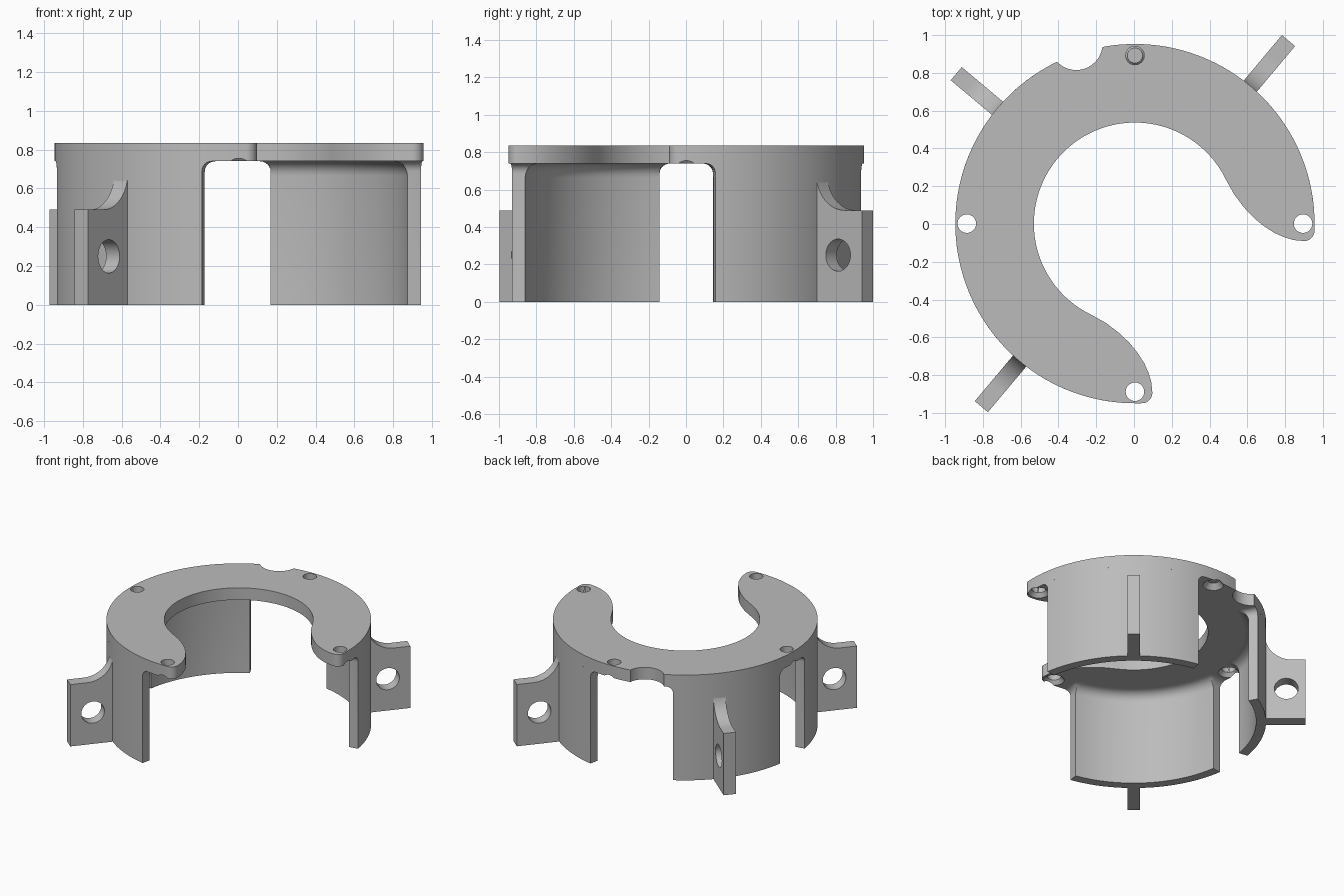
import bpy, bmesh
from math import sin, cos, radians, degrees, sqrt, pi
from mathutils import Vector, Matrix

cube = bpy.data.objects.get("Cube")
if cube:
    bpy.data.objects.remove(cube, do_unlink=True)

R_OUT, R_WALL, R_IN, R_BOLT = 0.951, 0.88, 0.535, 0.89
Z_PLATE, Z_TOP = 0.74, 0.835
CENTRE = Vector((0.005, 0.002, 0))

grey = bpy.data.materials.new("plain grey")
grey.use_nodes = True
grey.diffuse_color = (0.5, 0.5, 0.5, 1)
grey.node_tree.nodes["Principled BSDF"].inputs["Base Color"].default_value = (0.5, 0.5, 0.5, 1)


def polar(r, deg, cx=0, cy=0):
    return (cx + r * cos(radians(deg)), cy + r * sin(radians(deg)))


def arc(r, a, b, n, cx=0, cy=0):
    return [polar(r, a + (b - a) * i / n, cx, cy) for i in range(n + 1)]


def make(name, bm):
    bmesh.ops.recalc_face_normals(bm, faces=bm.faces)
    mesh = bpy.data.meshes.new(name)
    bm.to_mesh(mesh)
    bm.free()
    mesh.materials.append(grey)
    obj = bpy.data.objects.new(name, mesh)
    bpy.context.collection.objects.link(obj)
    return obj


def prism(name, outline, z0, z1):
    bm = bmesh.new()
    face = bm.faces.new([bm.verts.new((x, y, z0)) for x, y in outline])
    top = bmesh.ops.extrude_face_region(bm, geom=[face])["geom"]
    verts = [v for v in top if isinstance(v, bmesh.types.BMVert)]
    bmesh.ops.translate(bm, verts=verts, vec=(0, 0, z1 - z0))
    return make(name, bm)


def cone(name, r1, r2, z0, z1, x, y):
    bm = bmesh.new()
    bmesh.ops.create_cone(bm, cap_ends=True, segments=40, radius1=r1, radius2=r2, depth=z1 - z0,
                          matrix=Matrix.Translation((x, y, (z0 + z1) / 2)))
    return make(name, bm)


def activate(obj):
    bpy.ops.object.select_all(action="DESELECT")
    obj.select_set(True)
    bpy.context.view_layer.objects.active = obj


def cut(obj, cutter):
    cutter.hide_render = True
    activate(obj)
    mod = obj.modifiers.new("cut", "BOOLEAN")
    mod.operation, mod.solver, mod.object = "DIFFERENCE", "EXACT", cutter
    bpy.ops.object.modifier_apply(modifier=mod.name)
    bpy.data.objects.remove(cutter, do_unlink=True)


def finish(obj):
    obj.location = CENTRE
    activate(obj)
    bpy.ops.object.shade_smooth_by_angle(angle=radians(30))


# C-shaped top plate: half the tip outline, mirrored across the diagonal
tip = [(0.525, 0.155), (0.578, 0.085), (0.63, 0.03), (0.685, -0.015),
       (0.74, -0.05), (0.79, -0.072), (0.84, -0.087)]
tip += arc(0.055, 265, 358, 10, 0.896, -0.037)
mirrored_tip = [(-y, -x) for x, y in reversed(tip)]
outline = (arc(R_OUT, 0, 270, 120) + mirrored_tip
           + arc(R_IN, 244, 26, 100) + tip)
plate = prism("top_plate", outline, Z_PLATE, Z_TOP)

# Bolt holes with a countersink underneath, and the round edge notch
for a in (0, 90, 180, 270):
    x, y = polar(R_BOLT, a)
    cut(plate, cone("hole_cutter", 0.049, 0.049, 0.6, 1, x, y))
    cut(plate, cone("countersink_cutter", 0.087, 0.04, 0.725, 0.78, x, y))
cut(plate, cone("notch_cutter", 0.14, 0.14, 0.6, 1, -0.311, 0.953))
finish(plate)


# Curved walls, flared with fillets where they meet the plate
def wall(name, a0, a1, flare=0.052, fillet=0.075, n=6):
    step = []
    for i in range(n + 1):
        s = flare * (1 - cos(i / n * pi / 2))
        zb = Z_PLATE - flare + sqrt(max(flare ** 2 - (flare - s) ** 2, 0))
        step.append((degrees(s / R_OUT), zb))
    cols = [(a0 - d, z) for d, z in reversed(step)]
    cols += [(a0 + (a1 - a0) * i / 30, 0) for i in range(31)]
    cols += [(a1 + d, z) for d, z in step]
    bm = bmesh.new()
    rings = []
    for a, zb in cols:
        prof = [(R_OUT, zb), (R_OUT, Z_PLATE)]
        for i in range(n + 1):
            t = i / n * pi / 2
            prof.append((R_WALL - fillet * (1 - sin(t)),
                         max(zb, Z_PLATE - fillet * (1 - cos(t)))))
        prof.append((R_WALL, zb))
        rings.append([bm.verts.new((*polar(r, a), z)) for r, z in prof])
    for p, q in zip(rings, rings[1:]):
        for i in range(len(p)):
            j = (i + 1) % len(p)
            bm.faces.new((p[i], p[j], q[j], q[i]))
    bm.faces.new(rings[0])
    bm.faces.new(rings[-1])
    bmesh.ops.remove_doubles(bm, verts=bm.verts, dist=1e-5)
    bmesh.ops.dissolve_degenerate(bm, dist=1e-5, edges=bm.edges)
    finish(make(name, bm))


wall("back_left_wall", 9.4, 79.3)
wall("back_right_wall", 119.7, 170.7)
wall("front_right_wall", 189.4, 258.4)


# Radial mounting fins with a swept top and a cross hole
def fin(name, angle, reach, t=0.091, low=0.49, sweep=0.195):
    side = [(0.9, 0), (reach, 0), (reach, low)]
    side += arc(sweep, 270, 180, 14, 0.945 + sweep, low + sweep)
    side += [(0.9, low + sweep)]
    obj = prism(name, side, -t / 2, t / 2)
    cut(obj, cone("fin_hole_cutter", 0.086, 0.086, -0.2, 0.2, 1.097, 0.25))
    obj.data.transform(Matrix.Rotation(radians(angle), 4, "Z") @ Matrix.Rotation(pi / 2, 4, "X"))
    finish(obj)


fin("back_left_fin", 50, 1.265)
fin("back_right_fin", 140, 1.235)
fin("front_right_fin", 230, 1.265)
